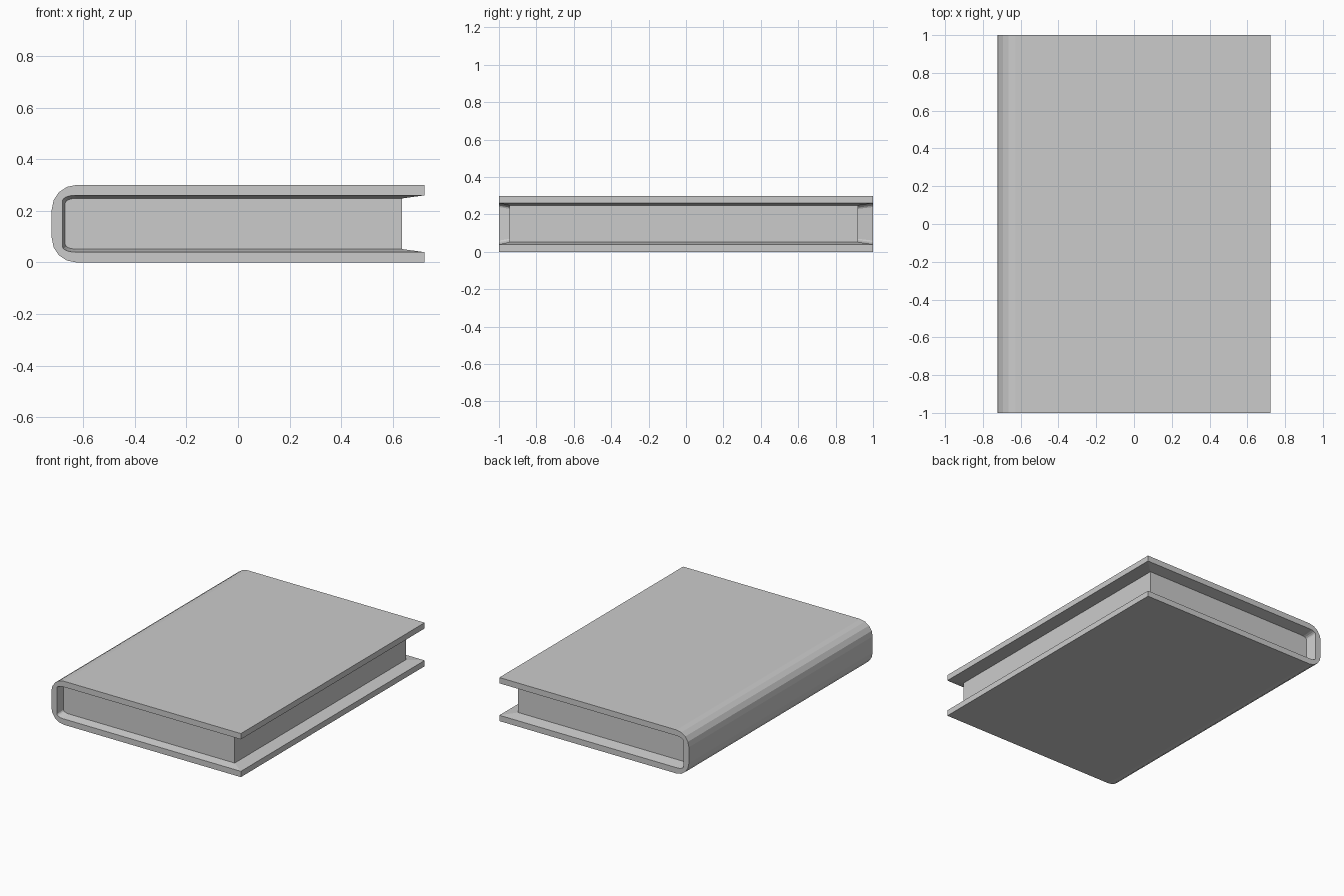
import bpy, bmesh
from math import sin, cos, pi

if "Cube" in bpy.data.objects:
    bpy.data.objects.remove(bpy.data.objects["Cube"])

MID = 0.15   # half the thickness of the book
SEG = 4      # segments in each rounded spine corner


def c_profile(x_end, x_spine, top, rx, rz):
    """C-shaped section, open at +x, mirrored about the middle height."""
    cx, cz = x_spine + rx, top - rz
    half = [(x_end, top)]
    for i in range(SEG + 1):
        a = pi / 2 * i / SEG
        half.append((cx - rx * sin(a), cz + rz * cos(a)))
    return half + [(x, 2 * MID - z) for x, z in reversed(half)]


def finish(bm, name):
    bmesh.ops.recalc_face_normals(bm, faces=bm.faces[:])
    mesh = bpy.data.meshes.new(name)
    bm.to_mesh(mesh)
    bm.free()
    obj = bpy.data.objects.new(name, mesh)
    bpy.context.collection.objects.link(obj)
    return obj


def add_ring(bm, profile, y):
    return [bm.verts.new((x, y, z)) for x, z in profile]


outer = c_profile(0.722, -0.722, 0.30, 0.095, 0.095)
rim = c_profile(0.722, -0.68, 0.26, 0.05, 0.02)
inner = c_profile(0.635, -0.67, 0.248, 0.04, 0.018)
FRONT, BACK = -0.943, 0.92

# Wrap-around cover: rings from the page edge, round the outside, and back in
bm = bmesh.new()
sections = [(inner, BACK), (rim, 1), (outer, 1), (outer, -1), (rim, -1), (inner, FRONT)]
rings = [add_ring(bm, p, y) for p, y in sections]
for a, b in zip(rings, rings[1:]):
    for i in range(len(a) - 1):
        bm.faces.new((a[i], a[i + 1], b[i + 1], b[i]))
# Fore-edge of both boards and the slopes down to the pages
for e in (0, -1):
    for k in (0, 1):
        quad = (rings[k], rings[k + 1], rings[4 - k], rings[5 - k])
        bm.faces.new([r[e] for r in quad])
finish(bm, "cover")

# Page block filling the cover
bm = bmesh.new()
front, back = add_ring(bm, inner, FRONT), add_ring(bm, inner, BACK)
bm.faces.new(front)
bm.faces.new(back)
for i in range(len(front)):
    j = (i + 1) % len(front)
    bm.faces.new((front[i], front[j], back[j], back[i]))
finish(bm, "page_block")
